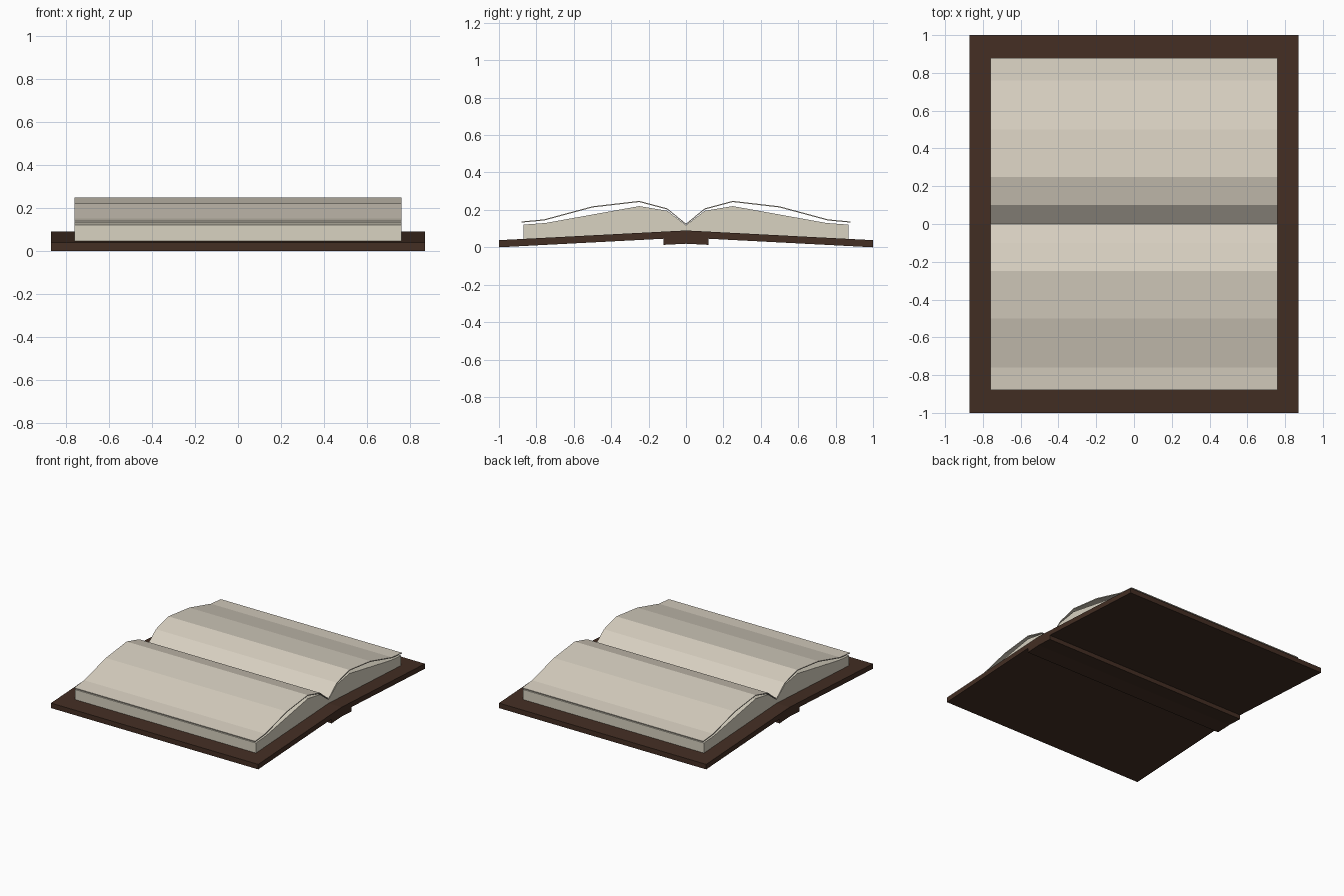
import bpy
import bmesh

cube = bpy.data.objects.get("Cube")
if cube:
    bpy.data.objects.remove(cube, do_unlink=True)


def material(name, srgb):
    linear = [((c / 255 + 0.055) / 1.055) ** 2.4 for c in srgb]
    mat = bpy.data.materials.new(name)
    mat.use_nodes = True
    mat.diffuse_color = (*linear, 1)
    mat.node_tree.nodes["Principled BSDF"].inputs["Base Color"].default_value = (*linear, 1)
    return mat


leather = material("brown leather", (67, 46, 35))
paper = material("cream paper", (216, 208, 193))
page_edges = material("page edges", (216, 210, 193))


def extrude_profile(name, outline, half_width, mat):
    """Extrude a closed (y, z) outline along x, centred."""
    bm = bmesh.new()
    face = bm.faces.new([bm.verts.new((-half_width, y, z)) for y, z in outline])
    result = bmesh.ops.extrude_face_region(bm, geom=[face])
    moved = [v for v in result["geom"] if isinstance(v, bmesh.types.BMVert)]
    bmesh.ops.translate(bm, verts=moved, vec=(2 * half_width, 0, 0))
    bmesh.ops.recalc_face_normals(bm, faces=bm.faces)
    mesh = bpy.data.meshes.new(name)
    bm.to_mesh(mesh)
    bm.free()
    mesh.materials.append(mat)
    obj = bpy.data.objects.new(name, mesh)
    bpy.context.collection.objects.link(obj)
    return obj


def strip(top, thickness):
    """Close an open top line into a band of even height."""
    return top + [(y, z - thickness) for y, z in reversed(top)]


COVER_HALF, PAGE_HALF = 0.87, 0.76

# Half profiles, from the gutter outwards
cover_top = [(0, 0.09), (1, 0.038)]
block = [(0, 0.118), (0.1, 0.195), (0.25, 0.22), (0.75, 0.13), (0.87, 0.121),
         (0.87, 0.042), (0, 0.087)]
sheet_top = [(0, 0.126), (0.1, 0.208), (0.25, 0.248), (0.5, 0.219),
             (0.76, 0.149), (0.88, 0.138)]

for side, label in ((-1, "front"), (1, "back")):
    def flip(points):
        return [(side * y, z) for y, z in points]

    extrude_profile(label + "_cover", flip(strip(cover_top, 0.038)), COVER_HALF, leather)
    extrude_profile(label + "_page_block", flip(block), PAGE_HALF, page_edges)
    extrude_profile(label + "_loose_page", flip(strip(sheet_top, 0.006)), PAGE_HALF, paper)

# Spine strip under the fold
spine_top = [(-0.12, 0.05), (0, 0.056), (0.12, 0.05)]
extrude_profile("spine", strip(spine_top, 0.037), COVER_HALF, leather)
